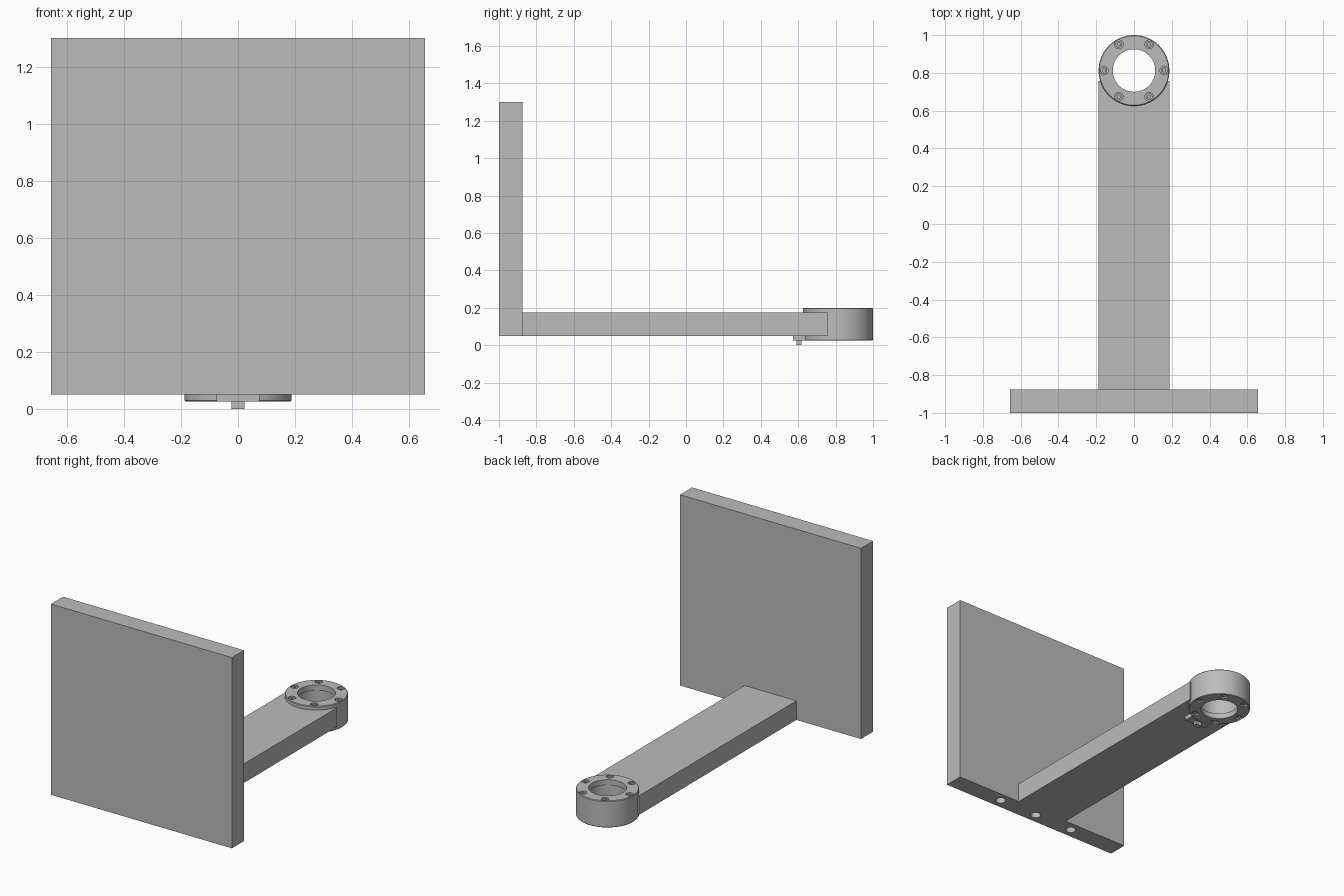
import bpy, bmesh, math
from mathutils import Matrix

cube = bpy.data.objects.get("Cube")
if cube:
    bpy.data.objects.remove(cube, do_unlink=True)

grey = bpy.data.materials.new("light grey")
grey.use_nodes = True
colour = (0.5, 0.5, 0.5, 1)
grey.diffuse_color = colour
grey.node_tree.nodes["Principled BSDF"].inputs["Base Color"].default_value = colour

RING_Y, RING_R, BORE_R, BOLT_R = 0.8125, 0.1875, 0.1125, 0.16
Z0, Z1 = 0.025, 0.2


def finish(name, bm):
    bmesh.ops.recalc_face_normals(bm, faces=bm.faces)
    mesh = bpy.data.meshes.new(name)
    bm.to_mesh(mesh)
    bm.free()
    mesh.materials.append(grey)
    obj = bpy.data.objects.new(name, mesh)
    bpy.context.collection.objects.link(obj)
    return obj


def box(name, x, y, z):
    bm = bmesh.new()
    bmesh.ops.create_cube(bm, size=1)
    for v in bm.verts:
        for i, (lo, hi) in enumerate((x, y, z)):
            v.co[i] = hi if v.co[i] > 0 else lo
    return finish(name, bm)


def cylinders(name, spots, r, z0, z1, sides=24):
    bm = bmesh.new()
    for x, y in spots:
        bmesh.ops.create_cone(bm, cap_ends=True, segments=sides, radius1=r, radius2=r,
                              depth=z1 - z0,
                              matrix=Matrix.Translation((x, y, (z0 + z1) / 2)))
    return finish(name, bm)


def lathe(name, profile, steps=96):
    bm = bmesh.new()
    verts = [bm.verts.new((r, 0, z)) for r, z in profile]
    edges = [bm.edges.new((verts[i - 1], v)) for i, v in enumerate(verts)]
    bmesh.ops.spin(bm, geom=verts + edges, cent=(0, 0, 0), axis=(0, 0, 1),
                   angle=math.tau, steps=steps, use_merge=True)
    bmesh.ops.remove_doubles(bm, verts=bm.verts, dist=1e-5)
    bmesh.ops.translate(bm, verts=bm.verts, vec=(0, RING_Y, 0))
    return finish(name, bm)


def activate(obj):
    bpy.ops.object.select_all(action="DESELECT")
    obj.select_set(True)
    bpy.context.view_layer.objects.active = obj


def cut(obj, cutter):
    mod = obj.modifiers.new("cut", "BOOLEAN")
    mod.operation, mod.solver, mod.object = "DIFFERENCE", "EXACT", cutter
    activate(obj)
    bpy.ops.object.modifier_apply(modifier=mod.name)
    bpy.data.objects.remove(cutter, do_unlink=True)


# Upright plate with three mounting holes in its lower edge
plate = box("back_plate", (-0.656, 0.656), (-1, -0.875), (0.05, 1.3))
cut(plate, cylinders("plate_holes", [(x, -0.9375) for x in (-0.28, 0, 0.28)],
                     0.031, 0, 0.17))

# Arm, hollowed at the end to receive the ring
arm = box("arm", (-RING_R, RING_R), (-0.875, 0.757), (0.05, 0.175))
cut(arm, cylinders("arm_socket", [(0, RING_Y)], RING_R - 0.004, 0, 0.3, 96))

# Ring with bevelled rims and a lip at both ends of the bore
c, lip = 0.004, 0.035
ring = lathe("ring", [
    (BORE_R, Z0), (RING_R - c, Z0), (RING_R, Z0 + c), (RING_R, Z1 - c),
    (RING_R - c, Z1), (BORE_R, Z1), (BORE_R, Z1 - lip), (BORE_R + 0.008, Z1 - lip),
    (BORE_R + 0.008, Z0 + lip), (BORE_R, Z0 + lip)])

# Recessed socket screws on both faces of the ring
spots = [(BOLT_R * math.cos(i * math.tau / 6), RING_Y + BOLT_R * math.sin(i * math.tau / 6))
         for i in range(6)]
parts = [plate, arm, ring]
for side, face, inward in (("top", Z1, -1), ("bottom", Z0, 1)):
    def span(a, b):
        return sorted((face + inward * a, face + inward * b))
    cut(ring, cylinders("counterbores", spots, 0.023, *span(-0.02, 0.02)))
    screws = cylinders(side + "_screws", spots, 0.018, *span(0.006, 0.022))
    cut(screws, cylinders("sockets", spots, 0.009, *span(-0.02, 0.016), sides=6))
    parts.append(screws)

# Stop bar and pin under the arm, shaped around the ring
bar = box("stop_bar", (-0.075, 0.075), (0.573, 0.64), (0.025, 0.05))
cut(bar, cylinders("bar_hollow", [(0, RING_Y)], RING_R - 0.001, 0, 0.3, 96))
pin = box("stop_pin", (-0.022, 0.022), (0.592, 0.617), (0, 0.025))
parts += [bar, pin]

for obj in parts:
    activate(obj)
    bpy.ops.object.shade_smooth_by_angle(angle=math.radians(30))
